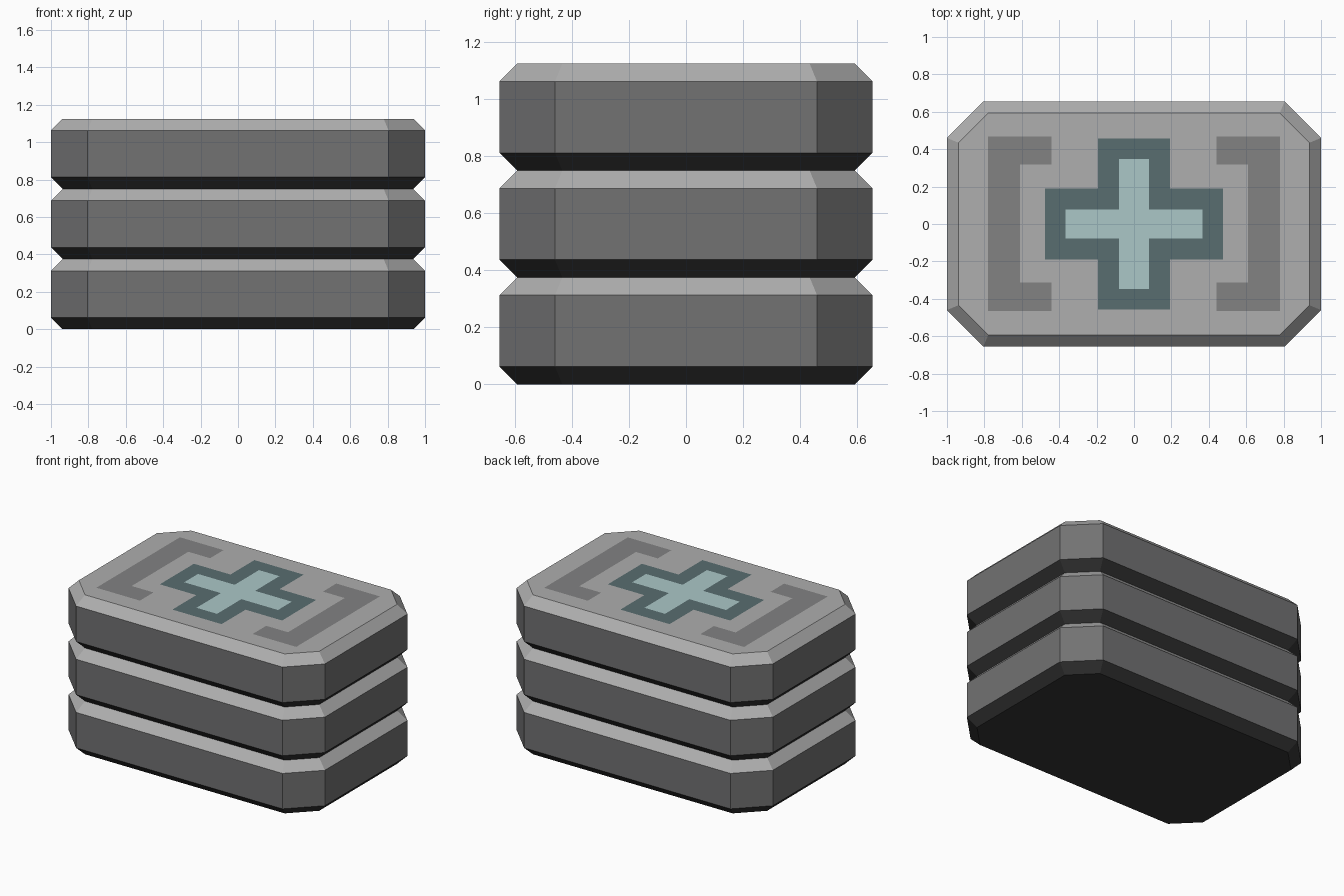
import bpy, bmesh

if "Cube" in bpy.data.objects:
    bpy.data.objects.remove(bpy.data.objects["Cube"])

SLAB_H, CH = 0.375, 0.0625      # slab height, edge chamfer
HX, HY, CUT = 1.0, 0.655, 0.195  # half sizes, corner cut


def material(name, color):
    mat = bpy.data.materials.new(name)
    mat.diffuse_color = (*color, 1)
    mat.use_nodes = True
    mat.node_tree.nodes["Principled BSDF"].inputs["Base Color"].default_value = mat.diffuse_color
    return mat


DARK = material("underside_black", (0.036, 0.036, 0.036))
MID = material("side_grey", (0.168, 0.168, 0.170))
LIGHT = material("top_grey", (0.425, 0.425, 0.425))
BRACKET = material("bracket_grey", (0.224, 0.224, 0.226))
TEAL = material("border_teal", (0.098, 0.153, 0.160))
PALE = material("centre_teal", (0.408, 0.572, 0.572))


def finish(bm, name, mats):
    me = bpy.data.meshes.new(name)
    bm.to_mesh(me)
    bm.free()
    for m in mats:
        me.materials.append(m)
    bpy.context.collection.objects.link(bpy.data.objects.new(name, me))


def octagon(inset):
    x, y = HX - inset, HY - inset
    c = CUT - inset * 0.586       # keeps the inset even on the diagonals
    return [(x, c - y), (x, y - c), (x - c, y), (c - x, y),
            (-x, y - c), (-x, c - y), (c - x, -y), (x - c, -y)]


def slab(name, z0):
    bm = bmesh.new()
    levels = [(CH, 0), (0, CH), (0, SLAB_H - CH), (CH, SLAB_H)]
    rings = [[bm.verts.new((x, y, z0 + z)) for x, y in octagon(i)] for i, z in levels]
    # black lower chamfer, grey wall, light upper chamfer
    for m, (a, b) in enumerate(zip(rings, rings[1:])):
        for k in range(8):
            n = (k + 1) % 8
            bm.faces.new((a[k], a[n], b[n], b[k])).material_index = m
    bm.faces.new(rings[0][::-1]).material_index = 0
    bm.faces.new(rings[-1]).material_index = 2
    finish(bm, name, (DARK, MID, LIGHT))


def inlay(name, points, z, mat):
    # flat marking lying on the top face
    bm = bmesh.new()
    face = bm.faces.new([bm.verts.new((x, y, z)) for x, y in points])
    face.normal_update()
    if face.normal.z < 0:
        face.normal_flip()
    finish(bm, name, (mat,))


def cross(lx, ly, wx, wy):
    # lx, ly: half lengths; wx, wy: half widths of upright and crossbar
    return [(lx, -wy), (lx, wy), (wx, wy), (wx, ly), (-wx, ly), (-wx, wy),
            (-lx, wy), (-lx, -wy), (-wx, -wy), (-wx, -ly), (wx, -ly), (wx, -wy)]


# three stacked slabs
for i, name in enumerate(("lower_slab", "middle_slab", "upper_slab")):
    slab(name, i * SLAB_H)

TOP = 3 * SLAB_H

# cross marking: dark border with light centre
inlay("cross_border", cross(0.477, 0.457, 0.192, 0.19), TOP + 0.001, TEAL)
inlay("cross_centre", cross(0.366, 0.348, 0.08, 0.077), TOP + 0.002, PALE)

# mirrored side brackets
bracket = [(0.44, -0.465), (0.78, -0.465), (0.78, 0.467), (0.44, 0.467),
           (0.44, 0.318), (0.61, 0.318), (0.61, -0.314), (0.44, -0.314)]
for side, s in (("right", 1), ("left", -1)):
    inlay(side + "_bracket", [(s * x, y) for x, y in bracket], TOP + 0.001, BRACKET)
